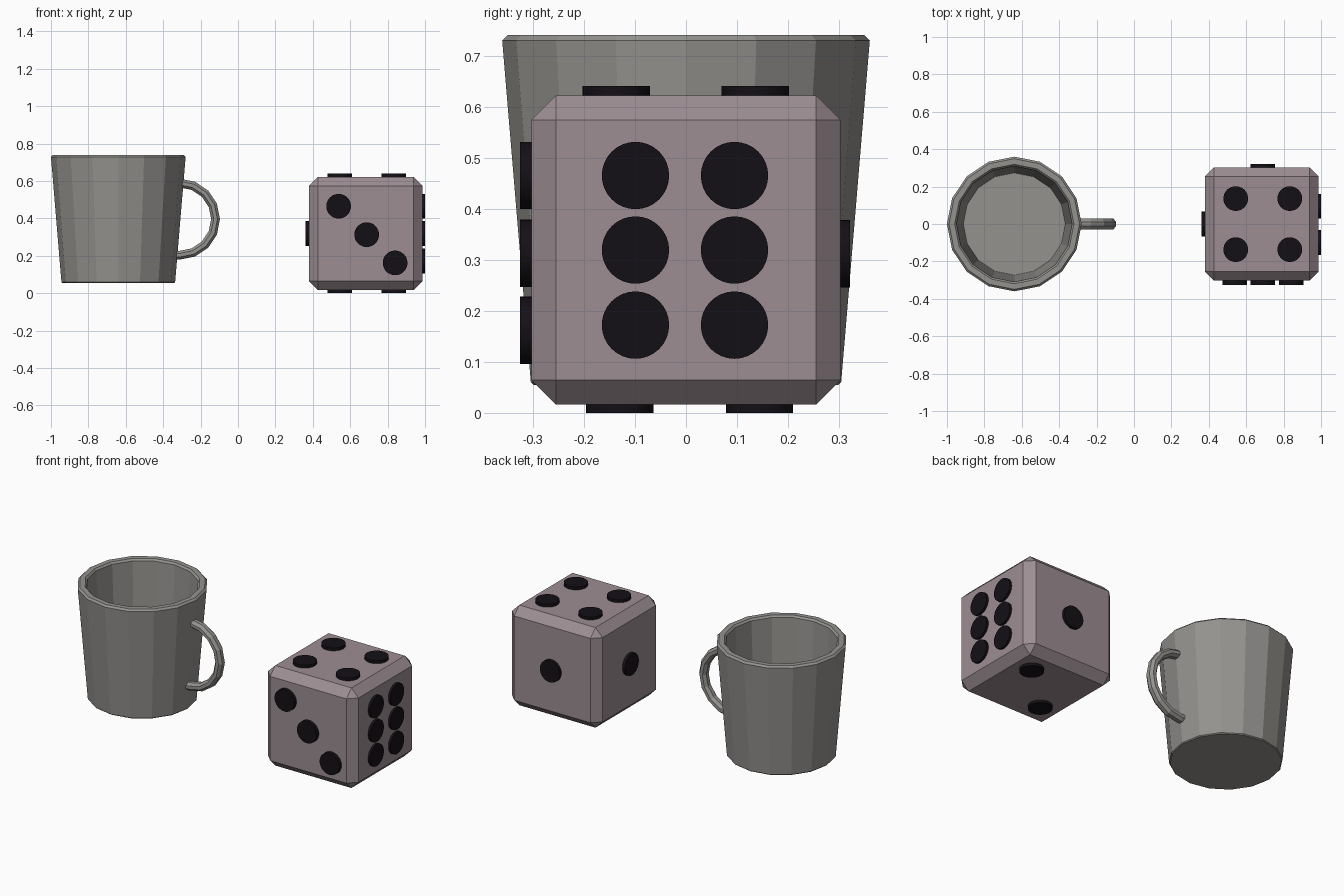
import bpy, bmesh
from math import sin, cos, pi
from mathutils import Vector

if "Cube" in bpy.data.objects:
    bpy.data.objects.remove(bpy.data.objects["Cube"])


def material(name, rgb):
    m = bpy.data.materials.new(name)
    m.diffuse_color = (*rgb, 1)
    m.use_nodes = True
    m.node_tree.nodes["Principled BSDF"].inputs["Base Color"].default_value = m.diffuse_color
    return m


GREY = material("mug_grey", (0.30, 0.29, 0.275))
BODY = material("die_mauve", (0.335, 0.27, 0.29))
BLACK = material("pip_black", (0.007, 0.005, 0.008))


def finish(name, bm, mat):
    bmesh.ops.recalc_face_normals(bm, faces=bm.faces)
    me = bpy.data.meshes.new(name)
    bm.to_mesh(me)
    bm.free()
    me.materials.append(mat)
    ob = bpy.data.objects.new(name, me)
    bpy.context.collection.objects.link(ob)
    return ob


def skin(name, rings, mat):
    """Join a row of equal rings with quads and cap both ends."""
    bm = bmesh.new()
    vs = [[bm.verts.new(p) for p in ring] for ring in rings]
    n = len(vs[0])
    for a, b in zip(vs, vs[1:]):
        for i in range(n):
            j = (i + 1) % n
            bm.faces.new((a[i], a[j], b[j], b[i]))
    bm.faces.new(vs[0])
    bm.faces.new(vs[-1])
    return finish(name, bm, mat)


# Mug: 16-sided lathe, outside wall up, over the rim, down to the inner floor
MUG_X = -0.64
profile = [(0.299, 0.055), (0.304, 0.06), (0.36, 0.729), (0.349, 0.74),
           (0.319, 0.74), (0.309, 0.729), (0.273, 0.10)]
skin("mug_body", [[(MUG_X + r * cos(i * pi / 8), r * sin(i * pi / 8), z)
                   for i in range(16)] for r, z in profile], GREY)

# Handle: eight-sided tube along a half circle, ends sunk into the wall
HX, HZ, R = -0.313, 0.396, 0.193
path = [(-0.33, HZ - R, -pi / 2)]
path += [(HX + R * cos(a), HZ + R * sin(a), a)
         for a in (-pi / 2 + k * pi / 8 for k in range(9))]
path += [(-0.322, HZ + R, pi / 2)]
rings = []
for x, z, a in path:
    ring = []
    for k in range(8):
        t = (k + 0.5) * pi / 4
        d, w = 0.0255 * cos(t), 0.031 * sin(t)
        ring.append((x + d * cos(a), w, z + d * sin(a)))
    rings.append(ring)
skin("mug_handle", rings, GREY)

# Die: cube with a single flat chamfer
C, H = Vector((0.683, 0, 0.319)), 0.303
bm = bmesh.new()
bmesh.ops.create_cube(bm, size=2 * H)
bmesh.ops.bevel(bm, geom=bm.edges[:], offset=0.048, segments=1,
                affect='EDGES', profile=0.5)
bmesh.ops.translate(bm, vec=C, verts=bm.verts)
finish("die_body", bm, BODY)

# Pips: short raised discs; offsets from the die centre for each face normal
pips = {
    "right": ((1, 0, 0), [(0, y, z) for y in (-0.099, 0.095)
                          for z in (-0.147, 0, 0.146)]),
    "left": ((-1, 0, 0), [(0, 0, 0)]),
    "front": ((0, -1, 0), [(-0.145, 0, 0.146), (0.005, 0, -0.006), (0.157, 0, -0.157)]),
    "back": ((0, 1, 0), [(0.005, 0, -0.007)]),
    "top": ((0, 0, 1), [(x, y, 0) for x in (-0.139, 0.15) for y in (-0.137, 0.136)]),
    "bottom": ((0, 0, -1), [(-0.139, -0.13, 0), (0.15, 0.144, 0)]),
}
OUT = {"right": 0.317, "left": 0.321, "front": 0.325, "back": 0.321,
       "top": 0.321, "bottom": 0.319}
for face, (normal, spots) in pips.items():
    n = Vector(normal)
    turn = n.to_track_quat('Z', 'Y').to_matrix().to_4x4()
    bm = bmesh.new()
    for s in spots:
        d = bmesh.ops.create_cone(bm, cap_ends=True, segments=32,
                                  radius1=0.066, radius2=0.066, depth=0.05)["verts"]
        bmesh.ops.transform(bm, matrix=turn, verts=d)
        bmesh.ops.translate(bm, vec=C + Vector(s) + n * (OUT[face] - 0.025), verts=d)
    ob = finish("pips_" + face, bm, BLACK)
    bpy.ops.object.select_all(action='DESELECT')
    ob.select_set(True)
    bpy.context.view_layer.objects.active = ob
    bpy.ops.object.shade_smooth_by_angle()
